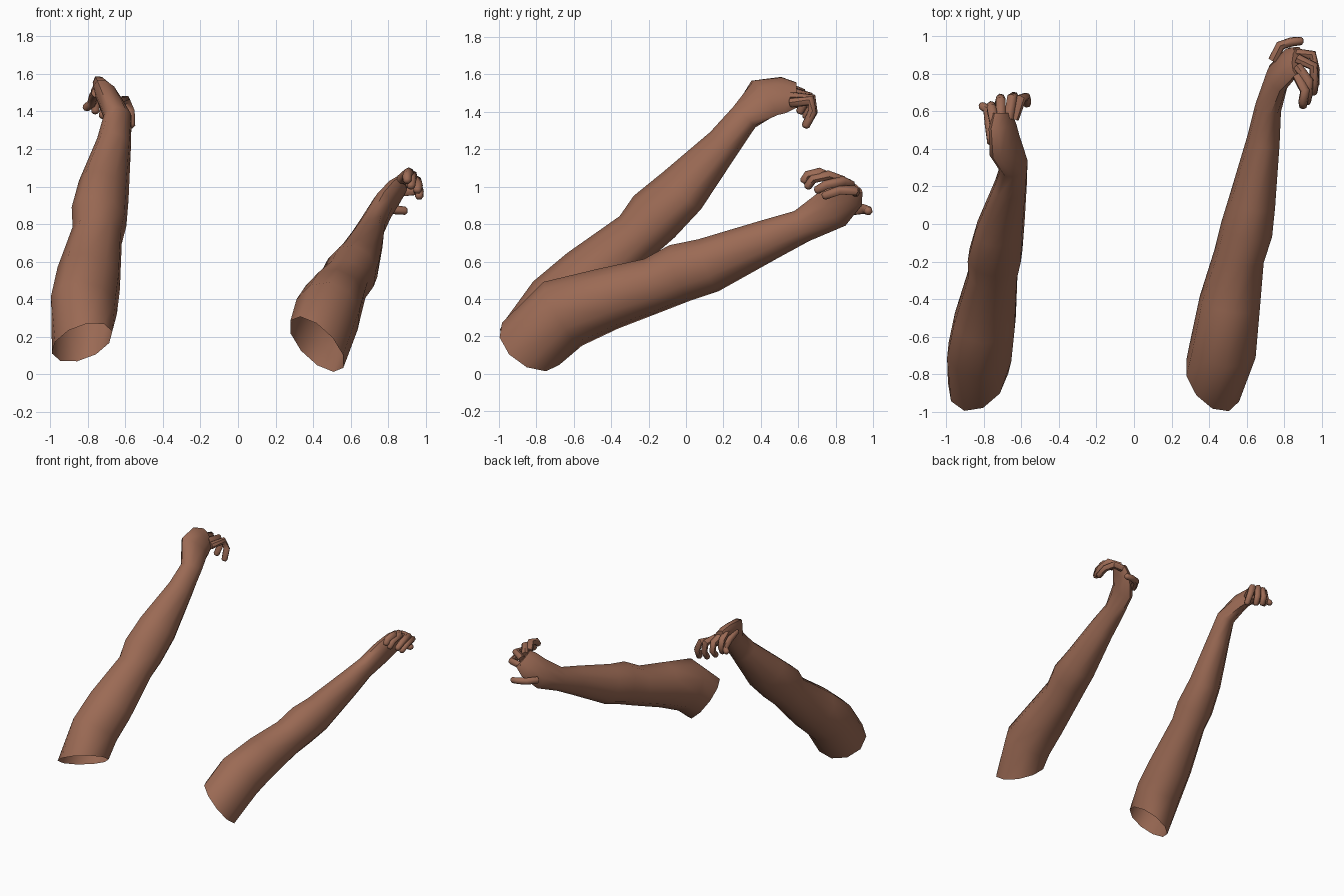
import bpy, bmesh
from math import cos, sin, tau
from mathutils import Vector

skin = bpy.data.materials.new("skin")
skin.diffuse_color = (0.33, 0.145, 0.09, 1)


def loft(bm, stations, ref, sides, first_normal=None, cap_start=False):
    """Sweep ellipses through stations (x, y, z, radius along ref, other radius)."""
    pts = [Vector(s[:3]) for s in stations]
    rings = []
    for i, s in enumerate(stations):
        n = (pts[min(i + 1, len(pts) - 1)] - pts[max(i - 1, 0)]).normalized()
        if i == 0 and first_normal:
            n = Vector(first_normal).normalized()
        u = Vector(ref)
        u = (u - n * u.dot(n)).normalized()
        v = n.cross(u)
        rings.append([bm.verts.new(pts[i] + u * s[3] * cos(tau * k / sides)
                                   + v * s[4] * sin(tau * k / sides)) for k in range(sides)])
    for a, b in zip(rings, rings[1:]):
        for k in range(sides):
            j = (k + 1) % sides
            bm.faces.new((a[k], a[j], b[j], b[k]))
    bm.faces.new(rings[-1])
    if cap_start:
        bm.faces.new(rings[0][::-1])


def finish(bm, name):
    me = bpy.data.meshes.new(name)
    bm.to_mesh(me)
    bm.free()
    ob = bpy.data.objects.new(name, me)
    bpy.context.collection.objects.link(ob)
    me.materials.append(skin)
    bpy.ops.object.select_all(action='DESELECT')
    ob.select_set(True)
    bpy.context.view_layer.objects.active = ob
    bpy.ops.object.shade_smooth_by_angle(angle=0.9)


def arm(name, stations, ref, rim_normal):
    bm = bmesh.new()
    loft(bm, stations, ref, 10, rim_normal)
    finish(bm, name)


def digits(name, paths, ref, r):
    bm = bmesh.new()
    for path in paths:
        p = [Vector(q) for q in path]
        tip = p[-1] + (p[-1] - p[-2]).normalized() * 0.012
        radii = (r, r, r * 0.93, r * 0.85, r * 0.45)
        loft(bm, [(*q, k, k) for q, k in zip(p + [tip], radii)], ref, 7, cap_start=True)
    finish(bm, name)


# raised arm: open shoulder, elbow, wrist, palm
arm("raised_arm", [
    (-.83, -.82, .17, .20, .17), (-.82, -.68, .37, .19, .175),
    (-.795, -.52, .51, .185, .165), (-.75, -.26, .74, .145, .13),
    (-.74, -.17, .84, .165, .14), (-.715, -.02, .98, .155, .12),
    (-.66, .20, 1.23, .10, .085), (-.64, .31, 1.37, .085, .072),
    (-.69, .42, 1.475, .13, .06), (-.70, .52, 1.49, .115, .05),
    (-.70, .59, 1.49, .08, .035)],
    (-.5, -.2, .8), (-.37, .45, .81))
digits("raised_fingers", [
    [(-.64, .56, 1.45), (-.60, .67, 1.46), (-.575, .675, 1.40), (-.57, .64, 1.325)],
    [(-.67, .56, 1.48), (-.65, .675, 1.47), (-.64, .68, 1.40), (-.65, .65, 1.345)],
    [(-.71, .55, 1.51), (-.71, .66, 1.48), (-.71, .67, 1.42), (-.72, .64, 1.375)],
    [(-.74, .52, 1.54), (-.76, .62, 1.50), (-.76, .63, 1.45), (-.76, .61, 1.40)]],
    (1, 0, 0), .027)
digits("raised_thumb", [
    [(-.755, .43, 1.50), (-.77, .54, 1.475), (-.78, .61, 1.44), (-.81, .63, 1.42)]],
    (0, 0, 1), .027)

# reaching arm: open shoulder, elbow, wrist, palm
arm("reaching_arm", [
    (.42, -.83, .16, .19, .19), (.475, -.66, .32, .20, .18),
    (.51, -.42, .40, .17, .165), (.56, -.17, .475, .15, .135),
    (.60, -.03, .54, .16, .14), (.63, .12, .58, .15, .125),
    (.69, .45, .72, .11, .088), (.715, .62, .79, .09, .07),
    (.765, .78, .88, .115, .06), (.83, .85, .965, .11, .048),
    (.87, .87, 1.01, .085, .035)],
    (0, .8, -.6), (.63, .45, .63))
digits("reaching_fingers", [
    [(.87, .79, 1.04), (.91, .71, 1.075), (.90, .65, 1.06), (.90, .63, 1.03)],
    [(.87, .84, 1.03), (.93, .76, 1.06), (.925, .68, 1.04), (.92, .65, 1.0)],
    [(.87, .88, 1.01), (.955, .84, 1.03), (.96, .75, 1.01), (.955, .70, .98)],
    [(.85, .91, .97), (.95, .90, .98), (.965, .82, .98), (.965, .74, .95)]],
    (0, 0, 1), .027)
digits("reaching_thumb", [
    [(.74, .87, .87), (.78, .95, .88), (.84, .97, .875), (.89, .975, .87)]],
    (0, 0, 1), .027)
